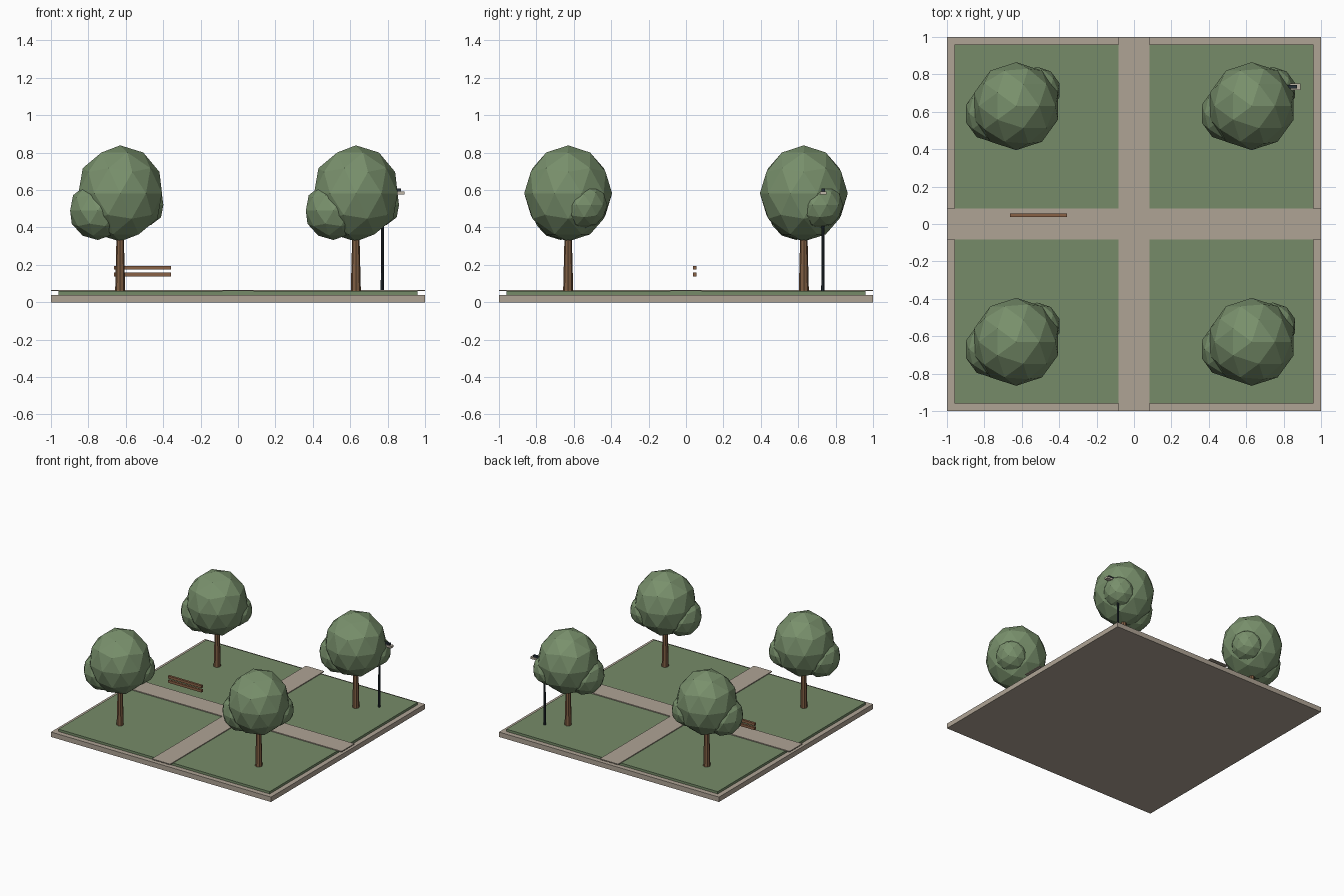
import bpy
import bmesh
from mathutils import Matrix, Vector

cube = bpy.data.objects.get("Cube")
if cube:
    bpy.data.objects.remove(cube, do_unlink=True)


def material(name, rgb):
    mat = bpy.data.materials.new(name)
    mat.use_nodes = True
    colour = (*rgb, 1.0)
    mat.diffuse_color = colour
    mat.node_tree.nodes["Principled BSDF"].inputs["Base Color"].default_value = colour
    return mat


STONE = material("pale stone", (0.43, 0.37, 0.30))
GRASS = material("grass green", (0.18, 0.26, 0.14))
LEAF = material("leaf green", (0.19, 0.28, 0.15))
BARK = material("bark brown", (0.21, 0.11, 0.055))
WOOD = material("bench wood", (0.25, 0.12, 0.06))
METAL = material("dark metal", (0.02, 0.03, 0.038))
LIGHT = material("lamp cream", (0.52, 0.47, 0.39))


def finish(name, bm, mat):
    bmesh.ops.recalc_face_normals(bm, faces=bm.faces)
    mesh = bpy.data.meshes.new(name)
    bm.to_mesh(mesh)
    bm.free()
    mesh.materials.append(mat)
    obj = bpy.data.objects.new(name, mesh)
    bpy.context.collection.objects.link(obj)
    return obj


def box(name, low, high, mat):
    low, high = Vector(low), Vector(high)
    bm = bmesh.new()
    bmesh.ops.create_cube(bm, size=1, matrix=Matrix.Translation((low + high) / 2)
                          @ Matrix.Diagonal((*(high - low), 1)))
    return finish(name, bm, mat)


def post(name, x, y, z0, z1, r0, r1, sides, mat):
    bm = bmesh.new()
    bmesh.ops.create_cone(bm, cap_ends=True, segments=sides, radius1=r0, radius2=r1,
                          depth=z1 - z0, matrix=Matrix.Translation((x, y, (z0 + z1) / 2)))
    return finish(name, bm, mat)


def foliage(name, centre, radius, height):
    bm = bmesh.new()
    bmesh.ops.create_icosphere(bm, subdivisions=2, radius=1, matrix=Matrix.Translation(centre)
                               @ Matrix.Diagonal((radius, radius, height, 1)))
    return finish(name, bm, LEAF)


# Ground slab and lawn
box("base_slab", (-1, -1, 0), (1, 1, 0.04), STONE)
box("lawn", (-0.96, -0.96, 0.039), (0.96, 0.96, 0.059), GRASS)

# Crossing paths as one extruded cross
w = 0.083
arm = [(w, w), (w, 1), (-w, 1)]
bm = bmesh.new()
outline = []
for turn in range(4):
    rot = Matrix.Rotation(turn * 1.5707963, 3, "Z")
    outline += [bm.verts.new(rot @ Vector((x, y, 0.059))) for x, y in arm]
face = bm.faces.new(outline)
solid = bmesh.ops.extrude_face_region(bm, geom=[face])
bmesh.ops.translate(bm, vec=(0, 0, 0.007),
                    verts=[v for v in solid["geom"] if isinstance(v, bmesh.types.BMVert)])
finish("crossing_paths", bm, STONE)

# Four trees: trunk, main crown and two side lobes
for side, x in (("right", -0.63), ("left", 0.63)):
    for end, y in (("front", -0.63), ("back", 0.63)):
        tag = f"{end}_{side}"
        post(f"trunk_{tag}", x, y, 0.055, 0.42, 0.027, 0.018, 8, BARK)
        foliage(f"crown_{tag}", (x, y, 0.582), 0.235, 0.257)
        foliage(f"crown_large_lobe_{tag}", (x - 0.12, y - 0.04, 0.49), 0.155, 0.157)
        foliage(f"crown_small_lobe_{tag}", (x + 0.112, y + 0.085, 0.52), 0.125, 0.125)

# Bench slats
for name, z in (("bench_seat_slat", 0.139), ("bench_back_slat", 0.174)):
    box(name, (-0.663, 0.038, z), (-0.358, 0.057, z + 0.021), WOOD)

# Street lamp
post("lamp_post", 0.772, 0.732, 0.058, 0.61, 0.009, 0.007, 8, METAL)
box("lamp_arm", (0.77, 0.724, 0.592), (0.872, 0.742, 0.608), METAL)
box("lamp_head", (0.835, 0.716, 0.576), (0.89, 0.75, 0.592), LIGHT)
